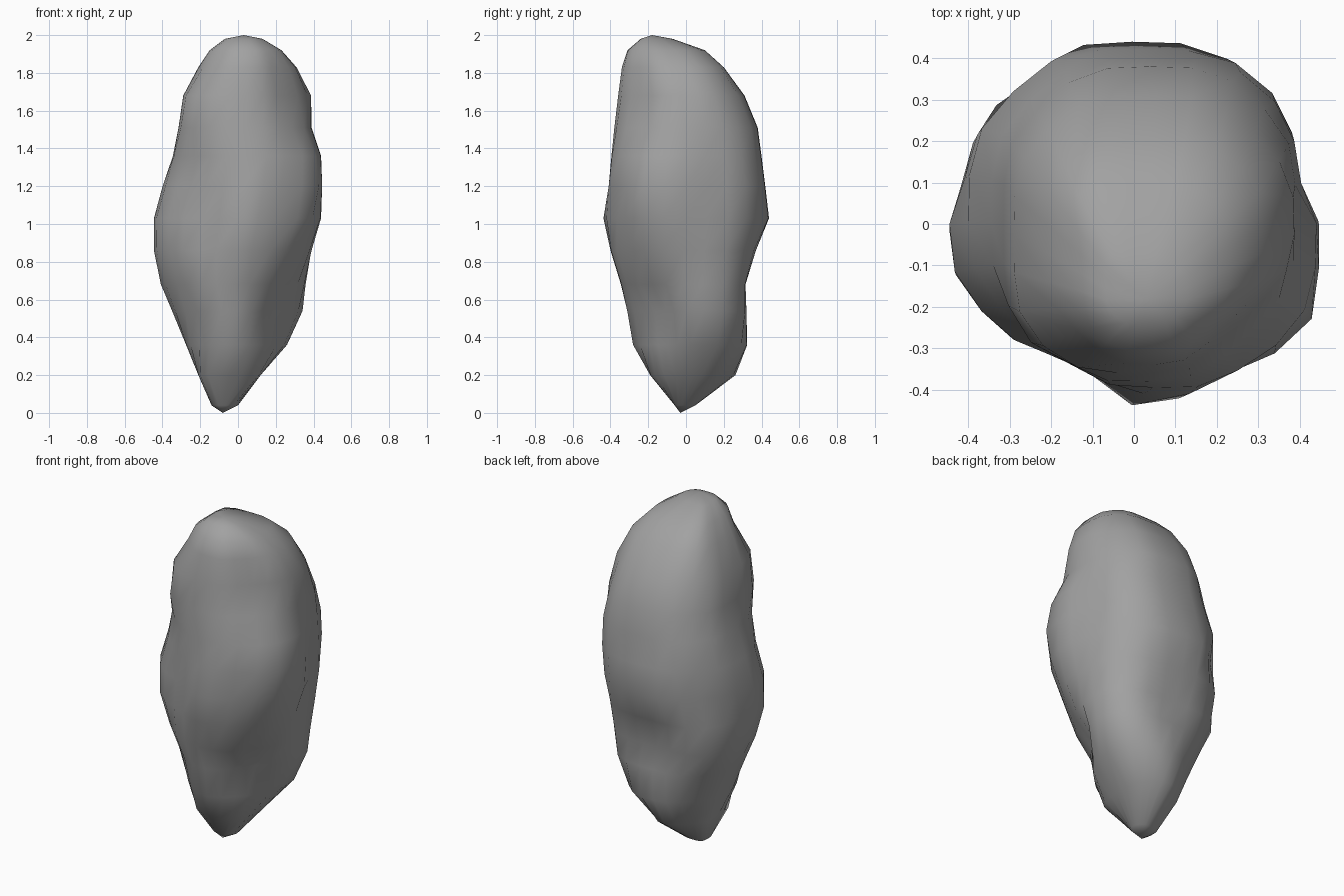
import bpy, bmesh, math
from mathutils import Vector

if "Cube" in bpy.data.objects:
    bpy.data.objects.remove(bpy.data.objects["Cube"])

# Height, then reach in eight directions: E, NE, N, NW, W, SW, S, SE
LEVELS = [
    (0.04, .00, .01, .05, .12, .14, .13, .06, .02),
    (0.20, .12, .19, .27, .23, .21, .23, .19, .17),
    (0.36, .26, .32, .325, .29, .275, .27, .285, .22),
    (0.54, .345, .38, .32, .36, .35, .31, .315, .25),
    (0.68, .36, .40, .315, .42, .41, .36, .345, .33),
    (0.86, .39, .42, .37, .44, .45, .41, .40, .39),
    (1.03, .44, .45, .44, .44, .45, .41, .44, .45),
    (1.20, .447, .46, .42, .435, .40, .37, .41, .49),
    (1.36, .44, .45, .40, .39, .345, .355, .395, .45),
    (1.51, .39, .42, .38, .36, .315, .38, .38, .38),
    (1.68, .388, .36, .31, .31, .29, .365, .36, .35),
    (1.83, .31, .28, .20, .23, .21, .28, .34, .33),
    (1.92, .23, .17, .10, .16, .15, .25, .31, .30),
    (1.98, .13, .00, -.07, .00, .07, .19, .24, .23),
]
POWER = 14
DIRS = [Vector((math.cos(i * math.pi / 4), math.sin(i * math.pi / 4))) for i in range(8)]

# Outline seen from the top: radius every 15 degrees, no ring goes beyond it
OUTLINE = [.447, .412, .44, .465, .487, .46, .445, .46, .455, .44, .438, .423,
           .445, .448, .43, .40, .37, .372, .44, .434, .42, .455, .492, .463]
SIDES = len(OUTLINE)

# Chipped hollows: centre, radius, depth
DENTS = [((.30, -.14, .57), .13, .05), ((-.26, .32, 1.03), .10, .035)]


def ring_points(level):
    """Rounded faceted outline that touches the eight reaches of a level."""
    z, reach = level[0], level[1:]
    c = Vector(((reach[0] - reach[4]) / 2, (reach[2] - reach[6]) / 2))
    h = [max(r - c.dot(d), .02) for r, d in zip(reach, DIRS)]
    pts = []
    for k in range(SIDES):
        a = 2 * math.pi * k / SIDES
        u = Vector((math.cos(a), math.sin(a)))
        s = sum((max(0, u.dot(d)) / r) ** POWER for d, r in zip(DIRS, h))
        p = c + u * s ** (-1 / POWER)
        # Trim to the top outline
        turn = (math.atan2(p.y, p.x) / (2 * math.pi) % 1) * SIDES
        i, t = int(turn) % SIDES, turn % 1
        limit = OUTLINE[i] * (1 - t) + OUTLINE[(i + 1) % SIDES] * t
        if p.length > limit:
            p *= limit / p.length
        q = Vector((p.x, p.y, z))
        for centre, radius, depth in DENTS:
            fall = math.exp(-((q - Vector(centre)).length / radius) ** 2)
            q -= Vector((u.x, u.y, 0)) * depth * fall
        pts.append(q)
    return pts


# Rock body: stacked rings with pointed ends
bm = bmesh.new()
rings = [[bm.verts.new(p) for p in ring_points(lv)] for lv in LEVELS]
for low, high in zip(rings, rings[1:]):
    for k in range(SIDES):
        n = (k + 1) % SIDES
        bm.faces.new((low[k], low[n], high[n], high[k]))
base = bm.verts.new((-.08, -.03, 0))
peak = bm.verts.new((.03, -.18, 2))
for k in range(SIDES):
    n = (k + 1) % SIDES
    bm.faces.new((base, rings[0][n], rings[0][k]))
    bm.faces.new((peak, rings[-1][k], rings[-1][n]))
bmesh.ops.recalc_face_normals(bm, faces=bm.faces)
for f in bm.faces:
    f.smooth = True

mesh = bpy.data.meshes.new("rock")
bm.to_mesh(mesh)
bm.free()
rock = bpy.data.objects.new("rock", mesh)
bpy.context.collection.objects.link(rock)

# Dark stone colour
stone = bpy.data.materials.new("dark_stone")
stone.diffuse_color = (.36, .36, .36, 1)
stone.use_nodes = True
stone.node_tree.nodes["Principled BSDF"].inputs["Base Color"].default_value = stone.diffuse_color
mesh.materials.append(stone)
